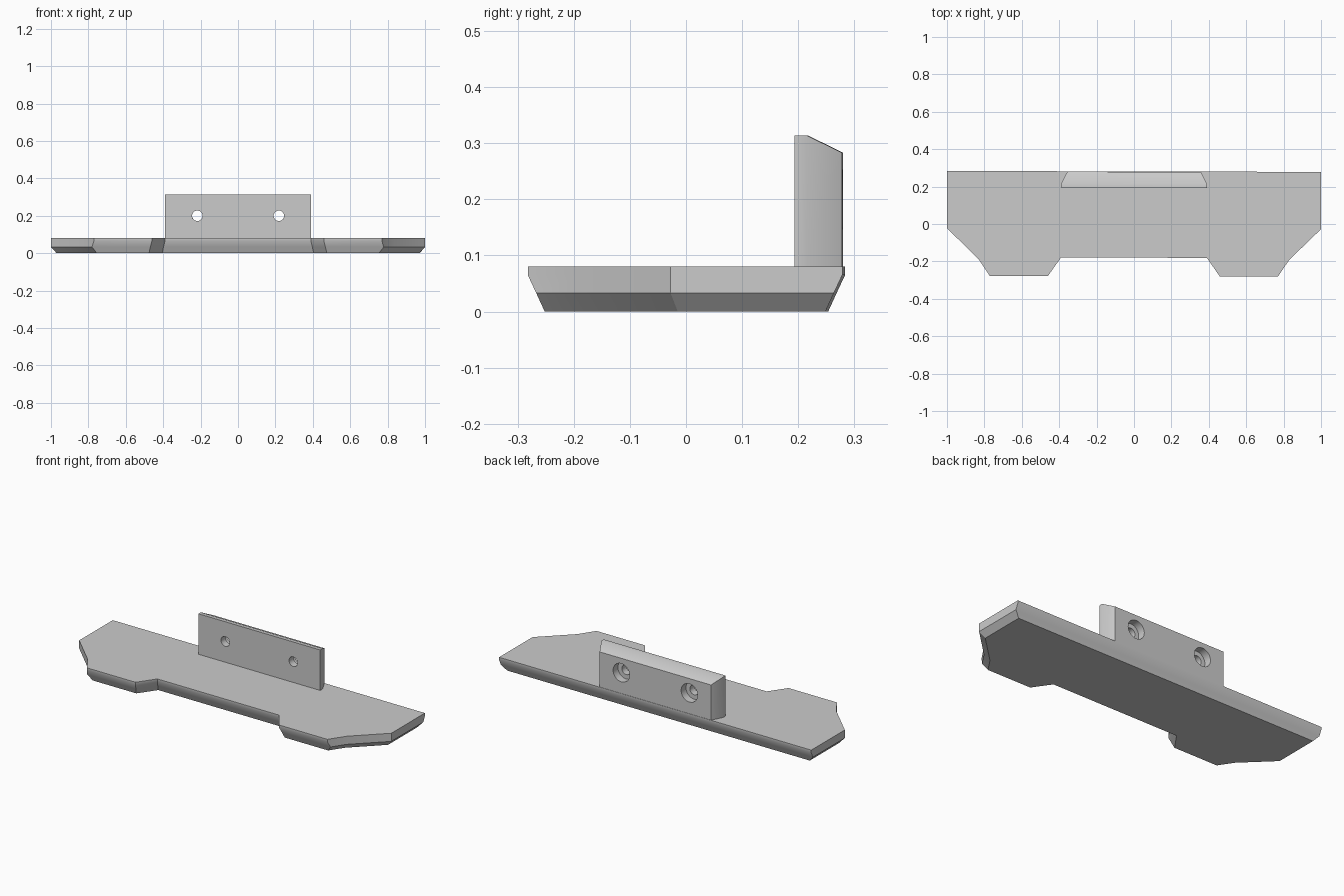
import bpy, bmesh, math
from mathutils import Vector, Matrix
from mathutils.geometry import intersect_line_line_2d

cube = bpy.data.objects.get("Cube")
if cube:
    bpy.data.objects.remove(cube, do_unlink=True)

grey = bpy.data.materials.new("plain_grey")
grey.use_nodes = True
colour = (0.6, 0.6, 0.6, 1)
grey.diffuse_color = colour
grey.node_tree.nodes["Principled BSDF"].inputs["Base Color"].default_value = colour


def make_object(name, bm):
    bmesh.ops.recalc_face_normals(bm, faces=bm.faces)
    mesh = bpy.data.meshes.new(name)
    bm.to_mesh(mesh)
    bm.free()
    mesh.materials.append(grey)
    obj = bpy.data.objects.new(name, mesh)
    bpy.context.collection.objects.link(obj)
    return obj


def bridge(bm, low, high):
    n = len(low)
    for i in range(n):
        j = (i + 1) % n
        bm.faces.new((low[i], low[j], high[j], high[i]))


def inset_outline(points, insets):
    """Move each edge of a counter-clockwise outline inwards by its own inset."""
    n = len(points)
    lines = []
    for i in range(n):
        a, b = points[i], points[(i + 1) % n]
        d = (b - a).normalized()
        shift = Vector((-d.y, d.x)) * insets[i]
        lines.append((a + shift, d))
    result = []
    for i in range(n):
        (p, d), (q, e) = lines[i - 1], lines[i]
        t = (q - p).cross(e) / d.cross(e)
        result.append(p + d * t)
    return result


# Base plate: mirrored outline with bevelled lower rim
right_half = [(0.39, -0.18), (0.46, -0.28), (0.77, -0.28),
              (0.83, -0.19), (1.0, -0.025), (1.0, 0.281)]
outline = [Vector(p) for p in right_half]
outline += [Vector((-x, y)) for x, y in reversed(right_half)]
steep_edges = {2, 3, 4, 6, 7, 8}   # ends and slanted corners

bm = bmesh.new()
rings = []
for z, gentle, steep in ((0, 0.03, 0.03), (0.033, 0.015, 0), (0.065, 0, 0), (0.08, 0, 0)):
    insets = [steep if i in steep_edges else gentle for i in range(len(outline))]
    rings.append([bm.verts.new((p.x, p.y, z)) for p in inset_outline(outline, insets)])
for low, high in zip(rings, rings[1:]):
    bridge(bm, low, high)
bm.faces.new(rings[0])
bm.faces.new(rings[-1])
plate = make_object("base_plate", bm)

# Upright bracket: tapered ends and sloping rear top
bm = bmesh.new()
half = [(0.39, 0.194, 0.314), (0.39, 0.216, 0.314), (0.357, 0.279, 0.283)]
plan = half + [(-x, y, z) for x, y, z in reversed(half)]
low = [bm.verts.new((x, y, 0.08)) for x, y, z in plan]
high = [bm.verts.new(p) for p in plan]
bridge(bm, low, high)
bm.faces.new(low)
bm.faces.new((high[0], high[1], high[4], high[5]))
bm.faces.new((high[1], high[2], high[3], high[4]))
bracket = make_object("mounting_bracket", bm)


# Screw holes: through bore plus wider recess from the rear
def cut_hole(x, radius, y_start, y_end):
    bm = bmesh.new()
    place = Matrix.Translation((x, (y_start + y_end) / 2, 0.2)) @ Matrix.Rotation(math.pi / 2, 4, "X")
    bmesh.ops.create_cone(bm, cap_ends=True, segments=32, radius1=radius, radius2=radius,
                          depth=y_end - y_start, matrix=place)
    cutter = make_object("hole_cutter", bm)
    cutter.hide_render = True
    mod = bracket.modifiers.new("hole", "BOOLEAN")
    mod.operation = "DIFFERENCE"
    mod.solver = "EXACT"
    mod.object = cutter
    bpy.context.view_layer.objects.active = bracket
    bpy.ops.object.modifier_apply(modifier=mod.name)
    bpy.data.objects.remove(cutter, do_unlink=True)


for x in (-0.218, 0.218):
    cut_hole(x, 0.028, 0.1, 0.4)
    cut_hole(x, 0.053, 0.235, 0.4)

# Slight turn of the whole part, then smooth shading with sharp corners
for obj in (plate, bracket):
    obj.data.transform(Matrix.Rotation(-0.0025, 4, "Z"))
bpy.ops.object.select_all(action="DESELECT")
for obj in (plate, bracket):
    obj.select_set(True)
bpy.context.view_layer.objects.active = bracket
bpy.ops.object.shade_smooth_by_angle(angle=math.radians(30))
